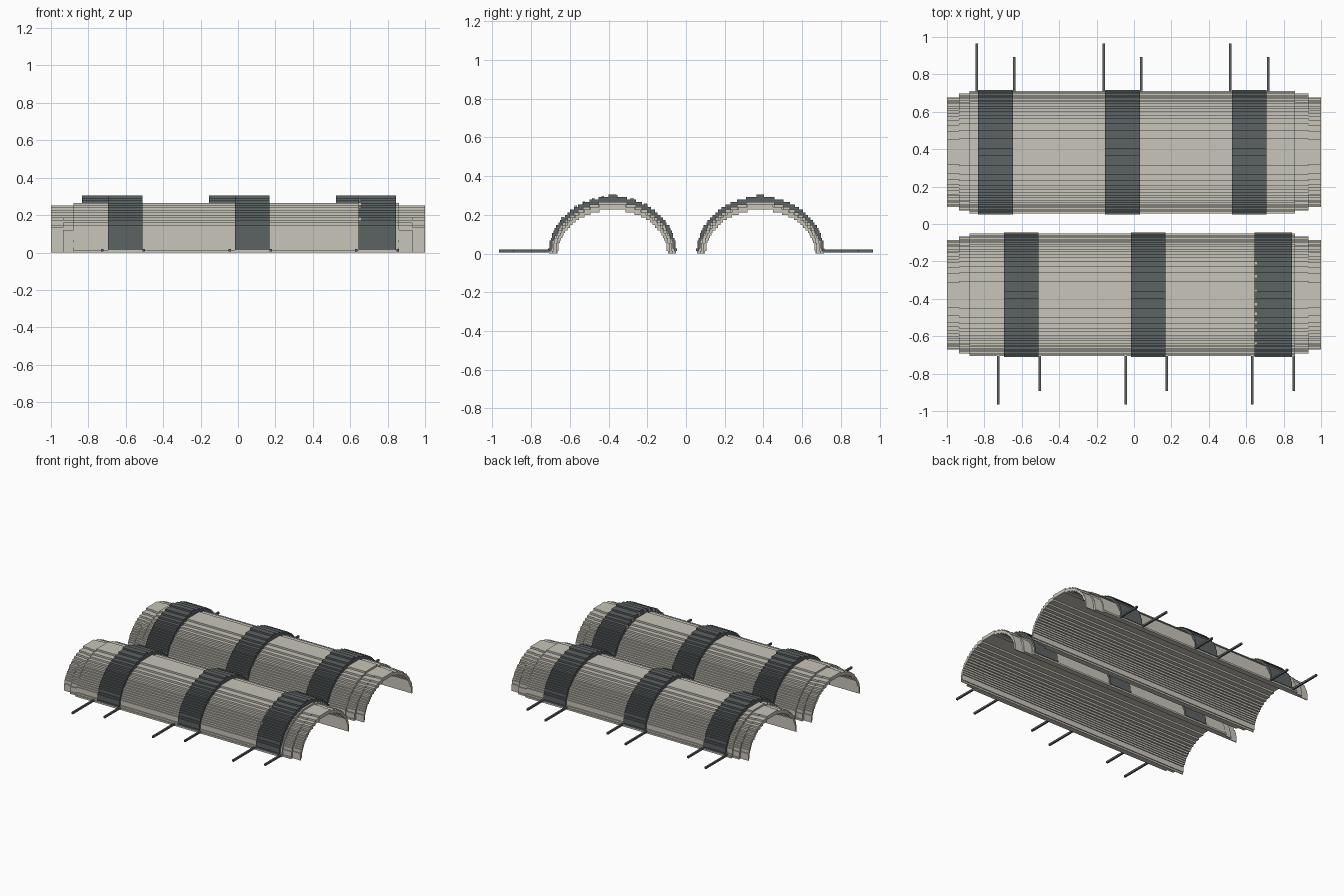
import bpy, bmesh, math

if "Cube" in bpy.data.objects:
    bpy.data.objects.remove(bpy.data.objects["Cube"])

V = 0.0133  # block size


def material(name, rgb):
    m = bpy.data.materials.new(name)
    m.diffuse_color = (*rgb, 1)
    m.use_nodes = True
    m.node_tree.nodes["Principled BSDF"].inputs["Base Color"].default_value = m.diffuse_color
    return m


PALE = material("pale_stone", (0.58, 0.555, 0.49))
DARK = material("dark_slate", (0.108, 0.122, 0.125))


def finish(bm, name, mat):
    bmesh.ops.recalc_face_normals(bm, faces=bm.faces)
    me = bpy.data.meshes.new(name)
    bm.to_mesh(me)
    bm.free()
    me.materials.append(mat)
    ob = bpy.data.objects.new(name, me)
    bpy.context.collection.objects.link(ob)
    return ob


def stair(half, levels, first=0):
    """Right half of a stepped arch, from the foot to the crown."""
    pts = []
    for k in range(first, levels):
        w = half * math.sqrt(1 - ((k + 0.5) / levels) ** 2)
        w = round(w / V * 2) / 2 * V
        if pts and abs(pts[-1][0] - w) < 1e-6:
            pts[-1] = (w, (k + 1) * V)
        else:
            pts += [(w, k * V), (w, (k + 1) * V)]
    return pts


def arch(name, outer, inner, x0, x1, yc, mat):
    """Stepped half ring extruded along x."""
    def full(p):
        return p + [(-y, z) for y, z in reversed(p)]
    loop = full(outer) + full(inner)[::-1]
    bm = bmesh.new()
    a = [bm.verts.new((x0, yc + y, z)) for y, z in loop]
    b = [bm.verts.new((x1, yc + y, z)) for y, z in loop]
    n = len(loop)
    for i in range(n):
        j = (i + 1) % n
        bm.faces.new((a[i], a[j], b[j], b[i]))
    bm.faces.new(a)
    bm.faces.new(b[::-1])
    return finish(bm, name, mat)


def box(name, lo, hi, mat):
    bm = bmesh.new()
    bmesh.ops.create_cube(bm, size=1)
    for v in bm.verts:
        v.co = [(l + h) / 2 + c * (h - l) for c, l, h in zip(v.co, lo, hi)]
    return finish(bm, name, mat)


inner = stair(0.283, 17)
core = stair(0.318, 20)
lip = [(0.328, 0), (0.328, V)] + stair(0.318, 20, 1)
step = stair(0.310, 19)
rim = stair(0.296, 19)
band_out = stair(0.330, 22, 1)
band_in = stair(0.318, 20, 1)

# side, arch centre, strap spans, long and short cord positions
shells = [
    ("front", -1, -0.379,
     [(-0.695, -0.51), (-0.015, 0.168), (0.645, 0.845)],
     [(-0.725, -0.505), (-0.045, 0.175), (0.633, 0.853)]),
    ("rear", 1, 0.384,
     [(-0.833, -0.647), (-0.155, 0.033), (0.523, 0.708)],
     [(-0.84, -0.64), (-0.163, 0.04), (0.515, 0.718)]),
]

for side, sign, yc, straps, cords in shells:
    # Pale shell: full-size core with two stepped-down rings at each end
    arch(side + "_shell_core", lip, inner, -0.88, 0.86, yc, PALE)
    for end, x0, x1, x2 in (("left", -0.88, -0.935, -1), ("right", 0.86, 0.932, 1)):
        arch(f"{side}_shell_step_{end}", step, inner, min(x0, x1), max(x0, x1), yc, PALE)
        arch(f"{side}_shell_rim_{end}", rim, inner, min(x1, x2), max(x1, x2), yc, PALE)

    for i, ((x0, x1), pair) in enumerate(zip(straps, cords)):
        # Dark strap over the shell with a narrow crown ridge
        arch(f"{side}_strap_{i}", band_out, band_in, x0, x1, yc, DARK)
        box(f"{side}_strap_ridge_{i}", (x0, yc - 0.02, 22 * V),
            (x1, yc + 0.02, 23 * V), DARK)
        # Loose cords lying on the ground beside each strap
        for x, reach, label in zip(pair, (0.966, 0.893), ("long", "short")):
            ya, yb = sorted((sign * 0.705, sign * reach))
            box(f"{side}_{label}_cord_{i}", (x - V / 2, ya, 0.006),
                (x + V / 2, yb, 0.020), DARK)

# Small pale nicks along the worn edge of the last front strap
for off in (-0.26, -0.19, -0.15, -0.10, -0.05, 0.02, 0.10, 0.17):
    z = 22 * V * math.sqrt(1 - (off / 0.33) ** 2)
    box("strap_nick", (0.643, -0.379 + off - V / 2, z - 0.018),
        (0.658, -0.379 + off + V / 2, z + 0.008), PALE)
